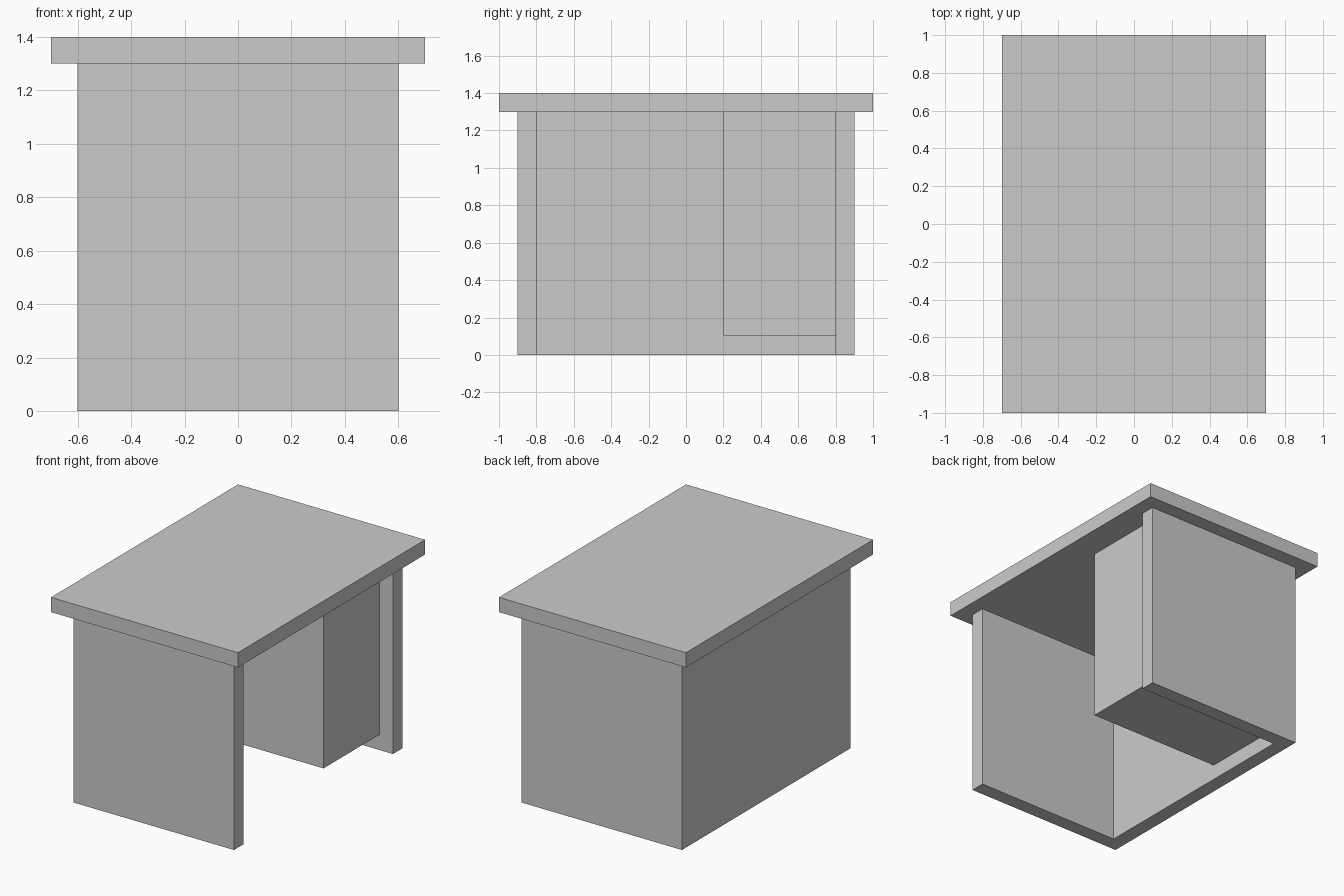
import bpy
import bmesh

if "Cube" in bpy.data.objects:
    bpy.data.objects.remove(bpy.data.objects["Cube"])


def extrude_profile(name, points, z0, z1):
    """Extrude a plan-view outline from z0 up to z1."""
    bm = bmesh.new()
    face = bm.faces.new([bm.verts.new((x, y, z0)) for x, y in points])
    result = bmesh.ops.extrude_face_region(bm, geom=[face])
    verts = [g for g in result["geom"] if isinstance(g, bmesh.types.BMVert)]
    bmesh.ops.translate(bm, vec=(0, 0, z1 - z0), verts=verts)
    bmesh.ops.recalc_face_normals(bm, faces=bm.faces)
    mesh = bpy.data.meshes.new(name)
    bm.to_mesh(mesh)
    bm.free()
    obj = bpy.data.objects.new(name, mesh)
    bpy.context.collection.objects.link(obj)
    return obj


def rect(x0, x1, y0, y1):
    return [(x0, y0), (x1, y0), (x1, y1), (x0, y1)]


# Overhanging table top
extrude_profile("desk_top", rect(-0.7, 0.7, -1.0, 1.0), 1.3, 1.4)

# Two side panels joined by the modesty panel, open towards +x
half = [(0.6, 0.9), (-0.6, 0.9)]
inner = [(-0.5, 0.8), (0.6, 0.8)]
outline = (half + [(x, -y) for x, y in reversed(half)]
           + [(x, -y) for x, y in reversed(inner)] + inner)
extrude_profile("side_and_modesty_panels", outline, 0.0, 1.3)

# Drawer pedestal hanging beside one side panel
extrude_profile("drawer_pedestal", rect(-0.5, 0.5, 0.2, 0.8), 0.105, 1.3)
